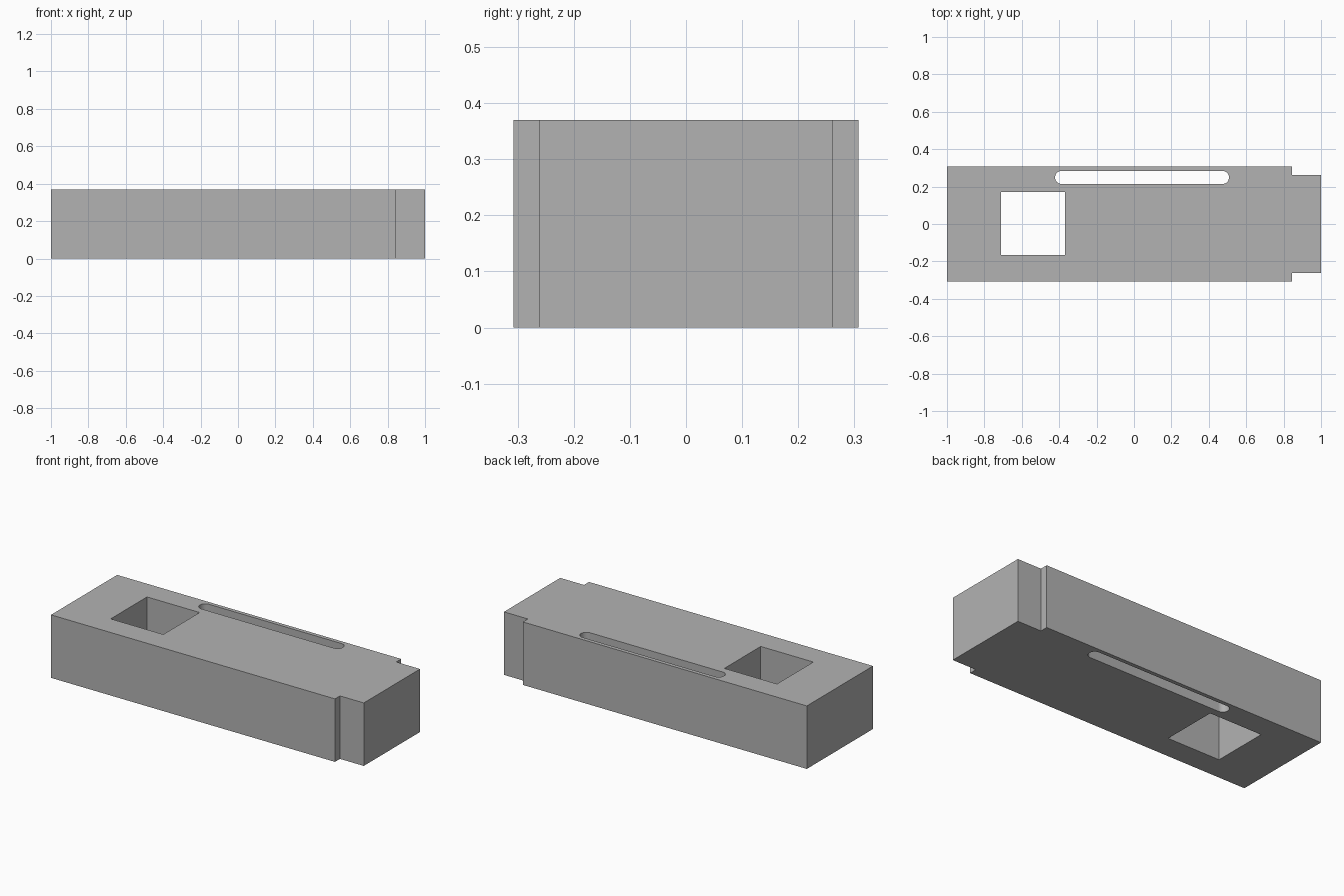
import bpy, bmesh
from math import pi, sin, cos

cube = bpy.data.objects.get("Cube")
if cube:
    bpy.data.objects.remove(cube, do_unlink=True)

HEIGHT = 0.37
HALF_WIDTH = 0.307
TENON_HALF = 0.261
SHOULDER_X = 0.845

grey = bpy.data.materials.new("grey")
grey.use_nodes = True
colour = (0.45, 0.45, 0.45, 1)
grey.diffuse_color = colour
for node in grey.node_tree.nodes:
    if node.type == 'BSDF_PRINCIPLED':
        node.inputs["Base Color"].default_value = colour


def add_loop(curve, points):
    spline = curve.splines.new('POLY')
    spline.points.add(len(points) - 1)
    for p, (x, y) in zip(spline.points, points):
        p.co = (x, y, 0, 1)
    spline.use_cyclic_u = True


def rectangle(x0, x1, y0, y1):
    return [(x0, y0), (x1, y0), (x1, y1), (x0, y1)]


def slot(x0, x1, y, r, steps=16):
    """Outline of a straight slot with rounded ends."""
    points = []
    for cx, start in ((x1 - r, -pi / 2), (x0 + r, pi / 2)):
        for i in range(steps + 1):
            a = start + pi * i / steps
            points.append((cx + r * cos(a), y + r * sin(a)))
    return points


# Plan profile: block with a stepped end, square hole and long slot
profile = bpy.data.curves.new("block_profile", 'CURVE')
profile.dimensions = '2D'
profile.fill_mode = 'BOTH'
profile.extrude = HEIGHT / 2
half = [(-1, HALF_WIDTH), (SHOULDER_X, HALF_WIDTH), (SHOULDER_X, TENON_HALF), (1, TENON_HALF)]
add_loop(profile, [(x, -y) for x, y in half] + half[::-1])
add_loop(profile, rectangle(-0.711, -0.369, -0.166, 0.171))
add_loop(profile, slot(-0.422, 0.508, 0.249, 0.035))

# Turn the extruded profile into one welded mesh
helper = bpy.data.objects.new("profile_helper", profile)
bpy.context.collection.objects.link(helper)
bpy.context.view_layer.update()
evaluated = helper.evaluated_get(bpy.context.evaluated_depsgraph_get())
mesh = bpy.data.meshes.new_from_object(evaluated)
bpy.data.objects.remove(helper, do_unlink=True)

bm = bmesh.new()
bm.from_mesh(mesh)
bmesh.ops.remove_doubles(bm, verts=bm.verts, dist=0.0005)
bmesh.ops.translate(bm, verts=bm.verts, vec=(0, 0, HEIGHT / 2))
bmesh.ops.recalc_face_normals(bm, faces=bm.faces)
bm.to_mesh(mesh)
bm.free()
mesh.materials.clear()
mesh.materials.append(grey)

block = bpy.data.objects.new("slotted_block", mesh)
bpy.context.collection.objects.link(block)

# Smooth the rounded slot ends, keep the other edges sharp
bpy.ops.object.select_all(action='DESELECT')
block.select_set(True)
bpy.context.view_layer.objects.active = block
bpy.ops.object.shade_smooth_by_angle(angle=pi / 6)
